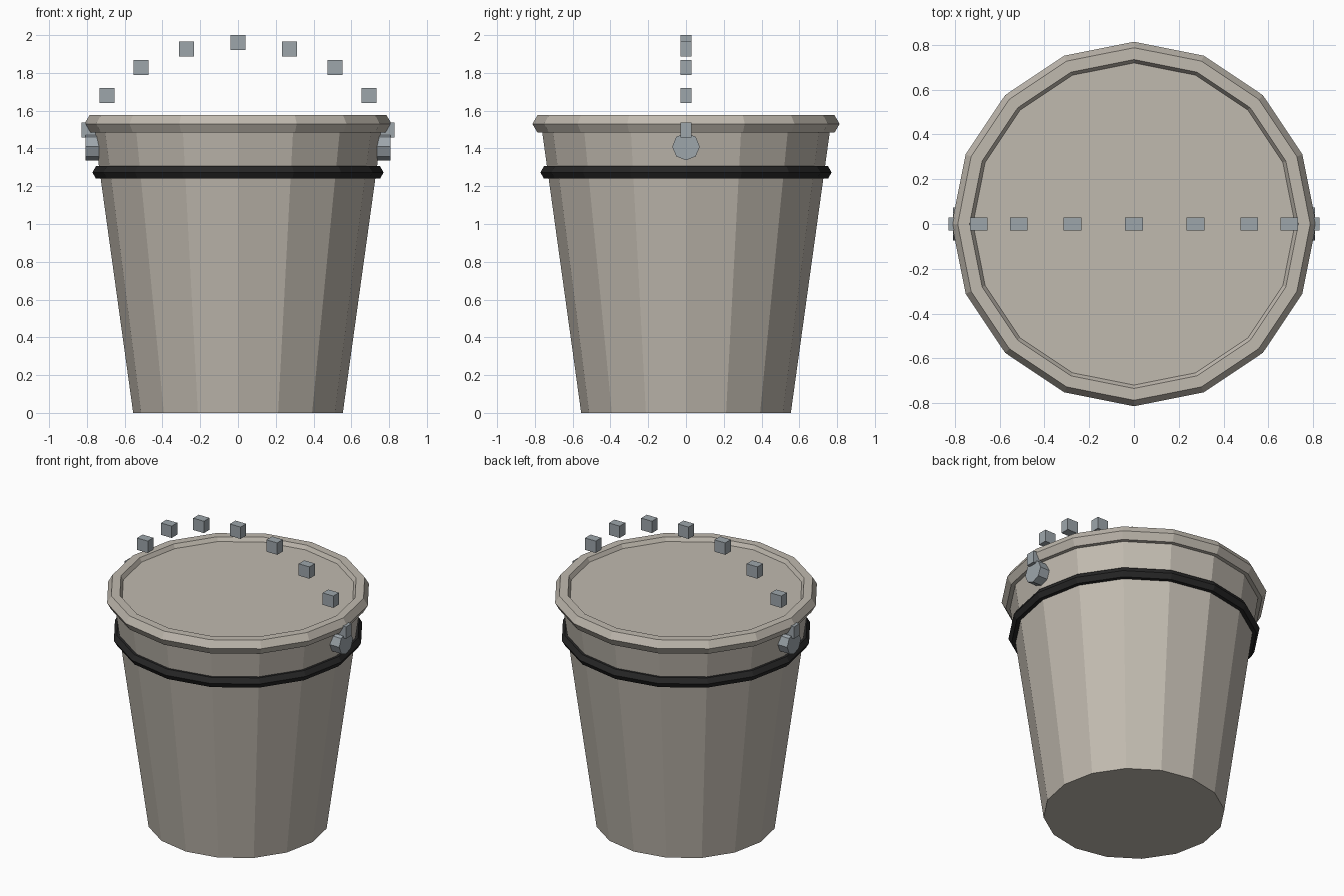
import bpy, bmesh, math
from mathutils import Matrix

if "Cube" in bpy.data.objects:
    bpy.data.objects.remove(bpy.data.objects["Cube"], do_unlink=True)

SIDES = 16


def material(name, color):
    m = bpy.data.materials.new(name)
    m.use_nodes = True
    m.diffuse_color = (*color, 1)
    m.node_tree.nodes["Principled BSDF"].inputs["Base Color"].default_value = (*color, 1)
    return m


beige = material("warm grey shell", (0.53, 0.49, 0.43))
metal = material("steel grey", (0.34, 0.38, 0.41))
rubber = material("black rubber", (0.02, 0.02, 0.02))


def add_object(name, bm, mat):
    bmesh.ops.recalc_face_normals(bm, faces=bm.faces)
    mesh = bpy.data.meshes.new(name)
    bm.to_mesh(mesh)
    bm.free()
    mesh.materials.append(mat)
    obj = bpy.data.objects.new(name, mesh)
    bpy.context.collection.objects.link(obj)
    return obj


def cylinder(name, bottom, top, depth, sides, matrix, mat):
    bm = bmesh.new()
    bmesh.ops.create_cone(bm, cap_ends=True, segments=sides, radius1=bottom,
                          radius2=top, depth=depth, matrix=matrix)
    return add_object(name, bm, mat)


def ring(name, major, minor, z, mat):
    """Faceted torus with a six-sided section."""
    bm = bmesh.new()
    loops = []
    for i in range(SIDES):
        a = math.tau * i / SIDES
        loop = []
        for j in range(6):
            b = math.tau * j / 6
            r = major + minor * math.cos(b)
            loop.append(bm.verts.new((r * math.cos(a), r * math.sin(a),
                                      z + minor * math.sin(b))))
        loops.append(loop)
    for i in range(SIDES):
        p, q = loops[i], loops[(i + 1) % SIDES]
        for j in range(6):
            k = (j + 1) % 6
            bm.faces.new((p[j], q[j], q[k], p[k]))
    return add_object(name, bm, mat)


# Tapered body with closed top
cylinder("bucket_body", 0.555, 0.77, 1.55, SIDES,
         Matrix.Translation((0, 0, 0.775)), beige)

# Rolled rim and dark band
ring("rim", 0.76, 0.053, 1.53, beige)
ring("band", 0.733, 0.038, 1.273, rubber)

# Handle pivots
for side, x in (("left", 0.772), ("right", -0.772)):
    cylinder("handle_pivot_" + side, 0.073, 0.073, 0.07, 8,
             Matrix.Translation((x, 0, 1.41)) @ Matrix.Rotation(math.pi / 2, 4, "Y"), metal)

# Handle blocks spaced along an arch
for i in range(9):
    a = math.radians(10 + 20 * i)
    bm = bmesh.new()
    place = Matrix.Translation((0.8 * math.cos(a), 0, 1.4 + 0.56 * math.sin(a)))
    bmesh.ops.create_cube(bm, size=1, matrix=place @ Matrix.Diagonal((0.08, 0.06, 0.08, 1)))
    add_object(f"handle_block_{i + 1}", bm, metal)
